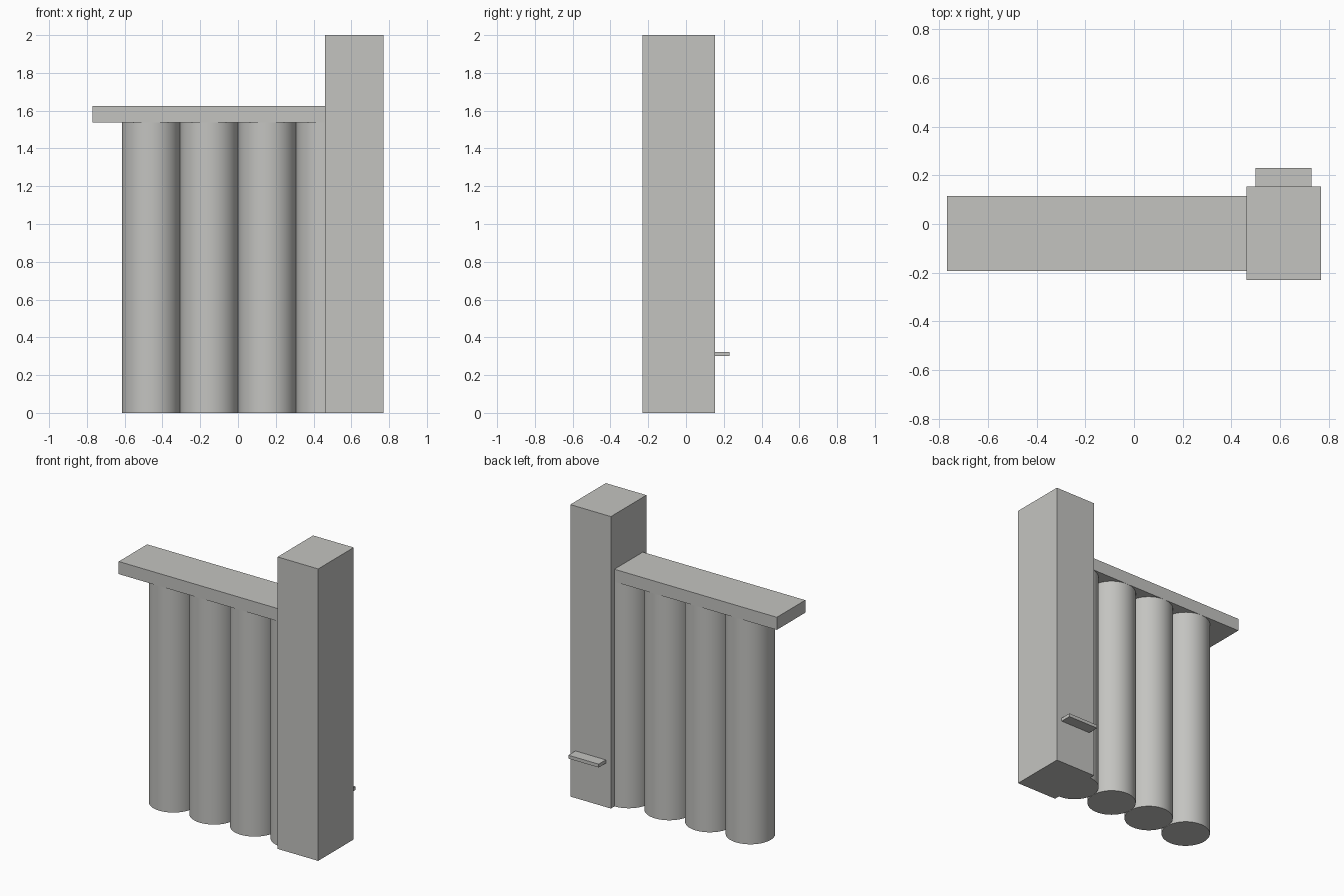
import bpy
import math

cube = bpy.data.objects.get("Cube")
if cube:
    bpy.data.objects.remove(cube, do_unlink=True)

U = 2 / 6.5          # module: column width and post diameter
BEAM_Y = -U / 8      # centre line of posts and beam

grey = bpy.data.materials.new("light_grey")
grey.use_nodes = True
colour = (0.55, 0.55, 0.53, 1)
grey.diffuse_color = colour
grey.node_tree.nodes["Principled BSDF"].inputs["Base Color"].default_value = colour


def box(name, x, y, z):
    """Box spanning the given (min, max) ranges."""
    spans = (x, y, z)
    bpy.ops.mesh.primitive_cube_add(size=1, location=[(a + b) / 2 for a, b in spans])
    obj = bpy.context.object
    obj.name = name
    obj.scale = [b - a for a, b in spans]
    bpy.ops.object.transform_apply(location=False, rotation=False, scale=True)
    obj.data.materials.append(grey)
    return obj


# Tall square column with a small ledge on its back
box("column", (1.5 * U, 2.5 * U), (-0.75 * U, 0.5 * U), (0, 2))
box("ledge", (0.5, 0.73), (0.5 * U, 0.75 * U), (0.3, 0.323))

# Flat beam resting on the posts
box("beam", (-2.5 * U, 1.5 * U), (BEAM_Y - U / 2, BEAM_Y + U / 2), (5 * U, 5.28 * U))

# Row of touching round posts, the last one half inside the column
for i in range(4):
    bpy.ops.mesh.primitive_cylinder_add(
        vertices=64, radius=U / 2, depth=5 * U,
        location=((i - 1.5) * U, BEAM_Y, 2.5 * U))
    post = bpy.context.object
    post.name = f"round_post_{i + 1}"
    post.data.materials.append(grey)
    bpy.ops.object.shade_smooth_by_angle(angle=math.radians(30))
